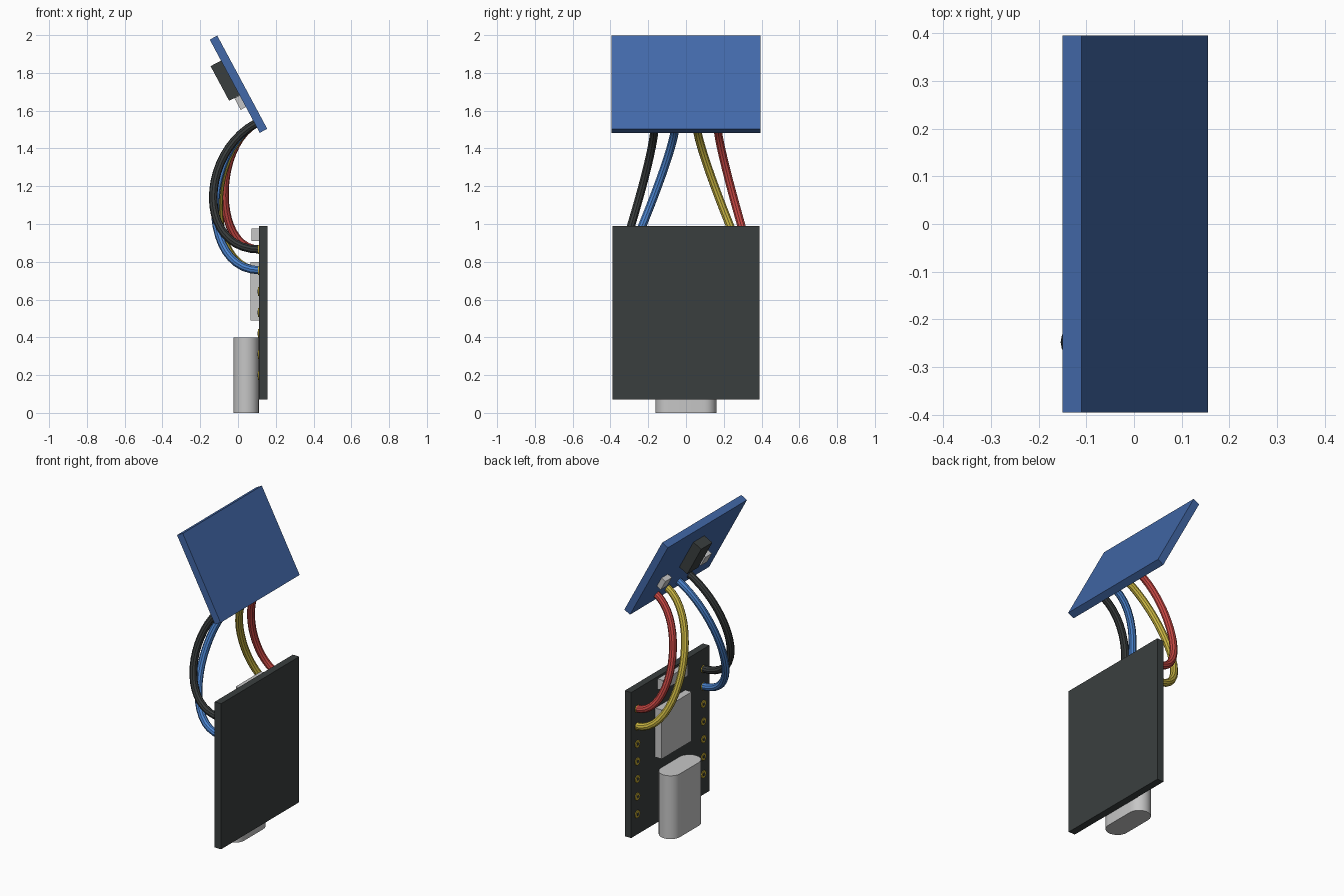
import bpy, bmesh, math
from mathutils import Matrix, Vector

if "Cube" in bpy.data.objects:
    bpy.data.objects.remove(bpy.data.objects["Cube"])


def material(name, srgb):
    m = bpy.data.materials.new(name)
    lin = [((c / 255 + 0.055) / 1.055) ** 2.4 for c in srgb]
    m.diffuse_color = (*lin, 1)
    m.use_nodes = True
    m.node_tree.nodes["Principled BSDF"].inputs["Base Color"].default_value = m.diffuse_color
    return m


BOARD = material("board_black", (58, 63, 63))
BLUE = material("board_blue", (66, 104, 168))
SILVER = material("silver", (198, 198, 198))
GOLD = material("gold", (190, 165, 50))
WIRE_BLACK = material("wire_black", (56, 60, 60))
WIRE_BLUE = material("wire_blue", (76, 134, 210))
WIRE_YELLOW = material("wire_yellow", (202, 182, 66))
WIRE_RED = material("wire_red", (202, 72, 68))


def add(name, bm, mat, matrix=Matrix()):
    bmesh.ops.transform(bm, matrix=matrix, verts=bm.verts)
    bmesh.ops.recalc_face_normals(bm, faces=bm.faces)
    me = bpy.data.meshes.new(name)
    bm.to_mesh(me)
    bm.free()
    me.materials.append(mat)
    ob = bpy.data.objects.new(name, me)
    bpy.context.collection.objects.link(ob)
    return ob


def box(name, lo, hi, mat, matrix=Matrix()):
    bm = bmesh.new()
    bmesh.ops.create_cube(bm, size=1)
    lo, hi = Vector(lo), Vector(hi)
    fit = Matrix.Translation((lo + hi) / 2) @ Matrix.Diagonal((*(hi - lo), 1))
    return add(name, bm, mat, matrix @ fit)


def smooth(ob):
    bpy.ops.object.select_all(action='DESELECT')
    ob.select_set(True)
    bpy.context.view_layer.objects.active = ob
    bpy.ops.object.shade_smooth_by_angle(angle=math.radians(35))


def disc(name, x0, x1, y, z, r, mat):
    bm = bmesh.new()
    bmesh.ops.create_cone(bm, cap_ends=True, segments=12, radius1=r, radius2=r, depth=x1 - x0)
    add(name, bm, mat, Matrix.Translation(((x0 + x1) / 2, y, z)) @ Matrix.Rotation(math.pi / 2, 4, 'Y'))


# main board with its parts on the -x side
box("main_board", (0.11, -0.39, 0.07), (0.155, 0.39, 0.99), BOARD)
box("shielded_chip", (0.065, -0.15, 0.49), (0.112, 0.15, 0.80), SILVER)
box("top_button", (0.072, -0.125, 0.91), (0.112, 0.125, 0.975), SILVER)

# plug socket: stadium profile extruded upwards
r = 0.0675
bm = bmesh.new()
ring = []
for side in (1, -1):
    for i in range(13):
        a = math.pi * i / 12
        ring.append(bm.verts.new((0.0425 + side * r * math.cos(a), side * (0.0945 + r * math.sin(a)), 0)))
base = bm.faces.new(ring)
ext = bmesh.ops.extrude_face_region(bm, geom=[base])
bmesh.ops.translate(bm, vec=(0, 0, 0.40), verts=[v for v in ext["geom"] if isinstance(v, bmesh.types.BMVert)])
smooth(add("plug_socket", bm, SILVER))

# two columns of pin pads
for side in (-1, 1):
    for i in range(7):
        z = 0.865 - 0.111 * i
        disc("pin_pad", 0.105, 0.112, side * 0.33, z, 0.024, GOLD)
        disc("pin_hole", 0.1035, 0.106, side * 0.33, z, 0.010, BOARD)

# tilted sensor board; local x = board normal, local z = up along the board
tilt = Matrix.Translation((0.0025, 0, 1.74)) @ Matrix.Rotation(-math.radians(28.2), 4, 'Y')
box("sensor_board", (-0.0225, -0.395, -0.28), (0.0225, 0.395, 0.28), BLUE, tilt)
box("sensor_block", (-0.085, -0.055, -0.054), (-0.02, 0.055, 0.154), BOARD, tilt)
for side in (-1, 1):
    box("small_component", (-0.054, side * 0.2 - 0.032, -0.125), (-0.02, side * 0.2 + 0.032, -0.055), SILVER, tilt)


# wires: one bezier segment each, leaving both boards at right angles
def wire(name, y0, z0, y1, reach, mat):
    cu = bpy.data.curves.new(name, 'CURVE')
    cu.dimensions = '3D'
    cu.bevel_depth = 0.0225
    cu.bevel_resolution = 3
    cu.resolution_u = 20
    cu.use_fill_caps = True
    sp = cu.splines.new('BEZIER')
    sp.bezier_points.add(1)
    start, end = Vector((0.115, y0, z0)), Vector((0.095, y1, 1.533))
    out, normal = Vector((-1, 0, 0)), Vector((-0.882, 0, -0.472))
    for p, co, d in zip(sp.bezier_points, (start, end), (out, -normal)):
        p.handle_left_type = p.handle_right_type = 'FREE'
        p.co = co
        p.handle_left = co - d * reach
        p.handle_right = co + d * reach
    cu.materials.append(mat)
    ob = bpy.data.objects.new(name, cu)
    bpy.context.collection.objects.link(ob)
    bpy.ops.object.select_all(action='DESELECT')
    ob.select_set(True)
    bpy.context.view_layer.objects.active = ob
    bpy.ops.object.convert(target='MESH')
    smooth(bpy.context.view_layer.objects.active)


wire("black_wire", -0.33, 0.865, -0.165, 0.335, WIRE_BLACK)
wire("blue_wire", -0.33, 0.755, -0.055, 0.32, WIRE_BLUE)
wire("yellow_wire", 0.33, 0.755, 0.055, 0.295, WIRE_YELLOW)
wire("red_wire", 0.33, 0.865, 0.165, 0.25, WIRE_RED)
